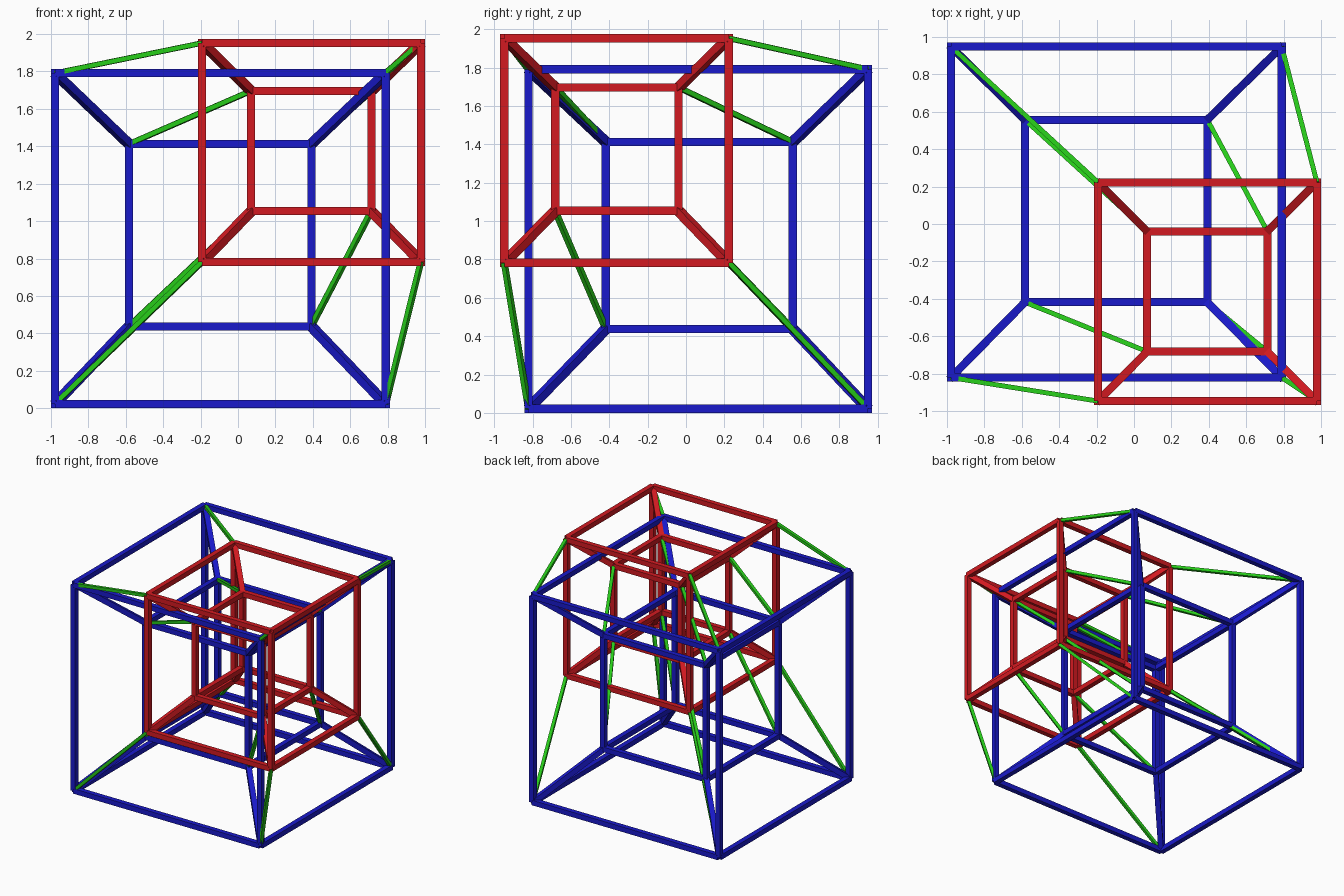
import bpy, bmesh, itertools
from mathutils import Vector, Matrix

if "Cube" in bpy.data.objects:
    bpy.data.objects.remove(bpy.data.objects["Cube"])


def material(name, rgb):
    m = bpy.data.materials.new(name)
    m.diffuse_color = (*rgb, 1)
    m.use_nodes = True
    m.node_tree.nodes["Principled BSDF"].inputs["Base Color"].default_value = m.diffuse_color
    return m


def bars(name, segments, width, mat):
    """One object made of square bars, each running from point to point."""
    bm = bmesh.new()
    for a, b in segments:
        d = b - a
        z = d.normalized()
        ref = Vector((0, 0, 1)) if abs(z.z) < 0.999 else Vector((0, 1, 0))
        x = ref.cross(z).normalized()
        y = z.cross(x)
        rot = Matrix((x, y, z)).transposed().to_4x4()
        size = Matrix.Diagonal((width, width, d.length, 1))
        bmesh.ops.create_cube(bm, size=1, matrix=Matrix.Translation((a + b) / 2) @ rot @ size)
    me = bpy.data.meshes.new(name)
    bm.to_mesh(me)
    bm.free()
    me.materials.append(mat)
    ob = bpy.data.objects.new(name, me)
    bpy.context.collection.objects.link(ob)


def corners(low, size):
    return [Vector(low) + Vector(c) * size for c in itertools.product((0, 1), repeat=3)]


def edges(c):
    return [(c[i], c[i | bit]) for i in range(8) for bit in (1, 2, 4) if not i & bit]


blue = material("blue", (0.01, 0.01, 0.6))
red = material("red", (0.65, 0.01, 0.015))
green = material("green", (0.02, 0.6, 0.01))

# corner points of the four cubes
big_out = corners((-0.979, -0.821, 0.022), 1.769)
big_in = corners((-0.583, -0.418, 0.437), 0.975)
small_out = corners((-0.192, -0.947, 0.782), 1.17)
small_in = corners((0.07, -0.682, 1.053), 0.643)

# the two cube-in-cube frames with their diagonal struts
for label, outer, inner, mat in (("large", big_out, big_in, blue),
                                 ("small", small_out, small_in, red)):
    bars(label + "_outer_cube", edges(outer), 0.043, mat)
    bars(label + "_inner_cube", edges(inner), 0.043, mat)
    bars(label + "_diagonal_struts", zip(outer, inner), 0.043, mat)

# thin rods linking matching corners of both frames
bars("outer_link_rods", zip(big_out, small_out), 0.026, green)
bars("inner_link_rods", zip(big_in, small_in), 0.026, green)
